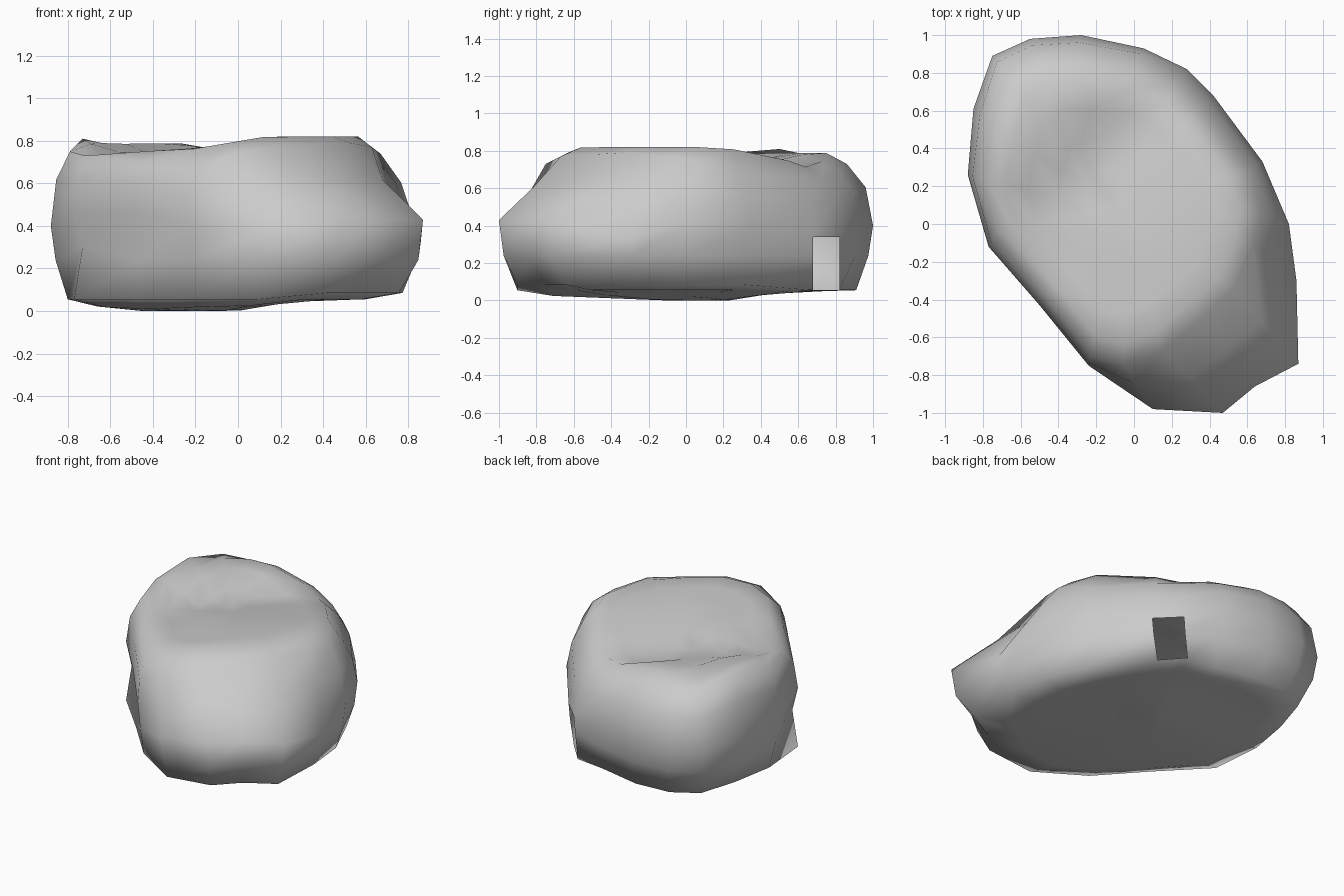
import bpy, bmesh
from math import radians

if "Cube" in bpy.data.objects:
    bpy.data.objects.remove(bpy.data.objects["Cube"])

# widest outline of the boulder, counter-clockwise from the front: x, y, z
WIDEST = [(.10, -.98, .36), (.47, -1.0, .43), (.64, -.86, .43), (.87, -.74, .43),
          (.86, -.30, .33), (.82, .0, .42), (.68, .33, .40), (.42, .68, .34),
          (.28, .82, .34), (.05, .93, .40), (-.28, 1.0, .40), (-.55, .98, .40),
          (-.75, .89, .40), (-.85, .61, .40), (-.88, .26, .40), (-.77, -.12, .46),
          (-.50, -.43, .46), (-.24, -.75, .42)]

# upper shoulder where the sides turn into the top
SHOULDER = [(-.05, -.75, .73), (.15, -.67, .77), (.36, -.50, .78), (.53, -.34, .79),
            (.63, -.11, .77), (.67, .06, .74), (.61, .28, .67), (.34, .62, .65),
            (.21, .73, .65), (.0, .83, .68), (-.30, .86, .73), (-.50, .86, .72),
            (-.66, .78, .75), (-.73, .50, .81), (-.79, .23, .75), (-.72, -.04, .73),
            (-.47, -.39, .70), (-.23, -.70, .66)]

# how far the foot of each side is pulled in
FOOT = [.92, .90, .88, .87, .90, .91, .91, .90, .90, .91, .91, .91, .89, .88, .91, 1.0, .97, .94]
# height of the top along the line from front right to back left: plateau, valley, hump
TOP = [(-1, .82), (-.28, .82), (-.05, .79), (.18, .75), (.42, .695), (.62, .785), (.8, .79), (1.2, .75)]
N = len(WIDEST)


def top_z(x, y):
    d = (-.56 * x + .83 * y) - .2 * (.83 * x + .56 * y)
    for (d0, z0), (d1, z1) in zip(TOP, TOP[1:]):
        if d <= d1:
            z = z0 + (z1 - z0) * (d - d0) / (d1 - d0)
            break
    if d < .42:                                     # plateau sinks towards the left
        z = min(z, .82 - .17 * min(.4, max(0, .13 - x)))
    return z


def bottom_z(x, y):                                 # nearly flat, lifted at the right and ends
    return max(0, min(.055, .18 * x), min(.05, (y - .23) * .16), (-.1 - y) * .04, (-.45 - x) * .1)


def foot(i):
    x, y, _ = WIDEST[i]
    z = .085 if 0 < i < 7 else .055
    return (x * FOOT[i], y * (1 if i in (7, 8) else FOOT[i]), z)


def lower(i):
    x, y, _ = WIDEST[i]
    s = {15: .95, 16: .93}.get(i, .975)             # shallow groove along the left side
    return (x * s, y * (1 if i in (7, 8) else s), .30 if i == 15 else .24)


def upper(i):
    a, b = WIDEST[i], SHOULDER[i]
    if i < 4:
        t, h = .56, .52                             # nose slopes straight
    elif i == 4:
        t, h = .72, .62                             # dent beside the nose
    elif i < 9:
        t, h = .36, .58
    else:
        t, h = .28, .62                             # other sides bulge
    return (a[0] + (b[0] - a[0]) * t, a[1] + (b[1] - a[1]) * t, a[2] + (b[2] - a[2]) * h)


def under(s):
    pts = [(-.1 + (x + .1) * s, .05 + (y - .05) * s) for x, y, _ in map(foot, range(N))]
    return [(x, y, bottom_z(x, y)) for x, y in pts]


def over(s):
    pts = [(-.08 + (x + .08) * s, .08 + (y - .08) * s) for x, y, _ in SHOULDER]
    return [(x, y, top_z(x, y)) for x, y in pts]


rings = [under(.25), under(.5), under(.8), [foot(i) for i in range(N)],
         [lower(i) for i in range(N)], WIDEST, [upper(i) for i in range(N)],
         SHOULDER, over(.86), over(.68), over(.46), over(.25)]

bm = bmesh.new()
loops = [[bm.verts.new(p) for p in ring] for ring in rings]
for r, (a, b) in enumerate(zip(loops, loops[1:])):
    for i in range(N):
        if i == 7 and r in (3, 4):                  # small opening low on the right
            continue
        j = (i + 1) % N
        bm.faces.new((a[i], a[j], b[j], b[i]))

# close the underside and the top
for loop, tip in ((loops[0][::-1], (-.1, .05, 0)), (loops[-1], (-.08, .08, top_z(-.08, .08)))):
    c = bm.verts.new(tip)
    for i in range(N):
        bm.faces.new((loop[i], loop[(i + 1) % N], c))

mesh = bpy.data.meshes.new("boulder")
bm.to_mesh(mesh)
bm.free()
boulder = bpy.data.objects.new("boulder", mesh)
bpy.context.collection.objects.link(boulder)
bpy.context.view_layer.objects.active = boulder
boulder.select_set(True)
bpy.ops.object.shade_smooth_by_angle(angle=radians(85))
